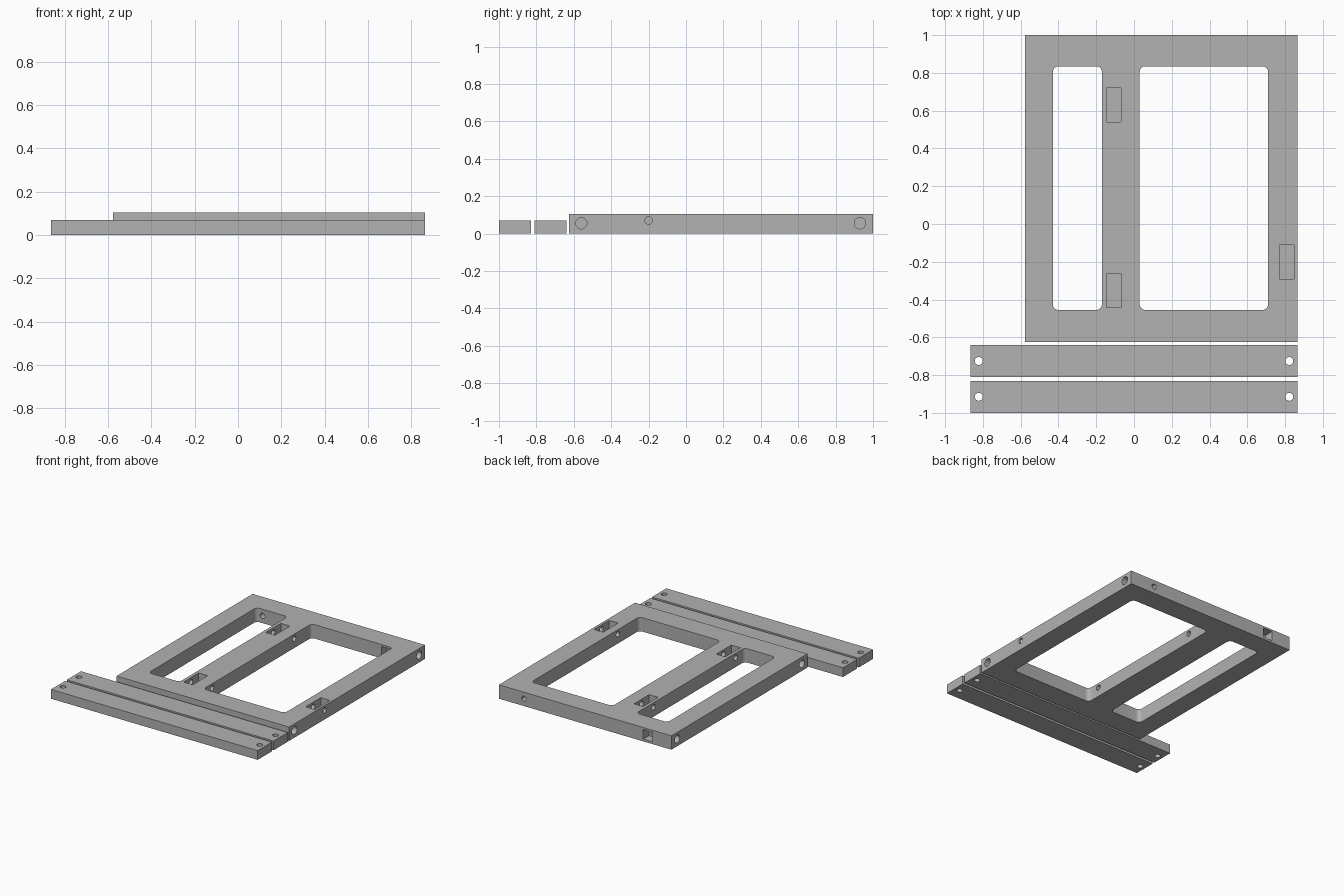
import bpy, bmesh, math
from mathutils import Matrix, Vector

if "Cube" in bpy.data.objects:
    bpy.data.objects.remove(bpy.data.objects["Cube"])

grey = bpy.data.materials.new("plain_grey")
grey.diffuse_color = (0.445, 0.445, 0.445, 1)
grey.use_nodes = True
grey.node_tree.nodes["Principled BSDF"].inputs["Base Color"].default_value = grey.diffuse_color


def add_object(name, bm):
    mesh = bpy.data.meshes.new(name)
    bmesh.ops.recalc_face_normals(bm, faces=bm.faces)
    bm.to_mesh(mesh)
    bm.free()
    mesh.materials.append(grey)
    ob = bpy.data.objects.new(name, mesh)
    bpy.context.collection.objects.link(ob)
    return ob


def box(name, x, y, z, radius=0):
    """Box from (min, max) ranges, with optional rounded vertical corners."""
    bm = bmesh.new()
    bmesh.ops.create_cube(bm, size=1)
    for v in bm.verts:
        v.co = Vector([r[0] if c < 0 else r[1] for r, c in zip((x, y, z), v.co)])
    if radius:
        edges = [e for e in bm.edges
                 if abs(e.verts[0].co.z - e.verts[1].co.z) > 1e-4]
        bmesh.ops.bevel(bm, geom=edges, offset=radius, segments=6,
                        profile=0.5, affect='EDGES')
    return add_object(name, bm)


def rod(axis, center, radius, length):
    """Cylinder along an axis, used for drilling."""
    turn = {'X': Matrix.Rotation(math.pi / 2, 4, 'Y'),
            'Y': Matrix.Rotation(math.pi / 2, 4, 'X'),
            'Z': Matrix.Identity(4)}[axis]
    bm = bmesh.new()
    bmesh.ops.create_cone(bm, cap_ends=True, segments=32, radius1=radius,
                          radius2=radius, depth=length,
                          matrix=Matrix.Translation(center) @ turn)
    return add_object("drill", bm)


def cut(target, cutters):
    """Subtract every cutter, then delete it."""
    bpy.context.view_layer.objects.active = target
    for c in cutters:
        c.hide_render = True
        mod = target.modifiers.new("cut", 'BOOLEAN')
        mod.operation, mod.solver, mod.object = 'DIFFERENCE', 'EXACT', c
        bpy.ops.object.modifier_apply(modifier=mod.name)
        bpy.data.objects.remove(c)


def smooth(ob):
    bpy.ops.object.select_all(action='DESELECT')
    ob.select_set(True)
    bpy.context.view_layer.objects.active = ob
    bpy.ops.object.shade_smooth_by_angle(angle=math.radians(30))


L, R, F, B, H = -0.578, 0.865, -0.625, 1.0, 0.105

# Main frame with two rounded windows
frame = box("frame", (L, R), (F, B), (0, H))
cutters = [box("window", x, (-0.455, 0.835), (-0.1, 0.2), 0.03)
           for x in ((-0.43, -0.17), (0.03, 0.71))]

# Nut pockets sunk into the top, each crossed by a bolt hole through its rail
for px, py, rail_x, rail_w in ((-0.1075, 0.63, -0.07, 0.24),
                               (-0.1075, -0.352, -0.07, 0.24),
                               (0.808, -0.2, 0.787, 0.2)):
    cutters.append(box("pocket", (px - 0.038, px + 0.038),
                       (py - 0.09, py + 0.09), (0.035, 0.2)))
    cutters.append(rod('X', (rail_x, py, 0.07), 0.02, rail_w))

# Back rail: one pocket opens inward, one outward, each with a bolt hole
for px, y in ((0.655, (0.78, 0.90)), (-0.38, (0.93, 1.1))):
    cutters.append(box("pocket", (px - 0.038, px + 0.038), y, (0.017, 0.09)))
    cutters.append(rod('Y', (px, 0.918, 0.055), 0.02, 0.2))

# Blind dowel holes in both outer sides
for x in (L, R):
    for y in (-0.56, 0.93):
        cutters.append(rod('X', (x, y, 0.055), 0.03, 0.2))
cut(frame, cutters)
smooth(frame)

# Two loose planks with a hole near each end
for name, y in (("front_plank", -0.915), ("rear_plank", -0.725)):
    plank = box(name, (-0.865, 0.865), (y - 0.085, y + 0.085), (0, 0.07))
    cut(plank, [rod('Z', (x, y, 0.035), 0.021, 0.2) for x in (-0.822, 0.822)])
    smooth(plank)
